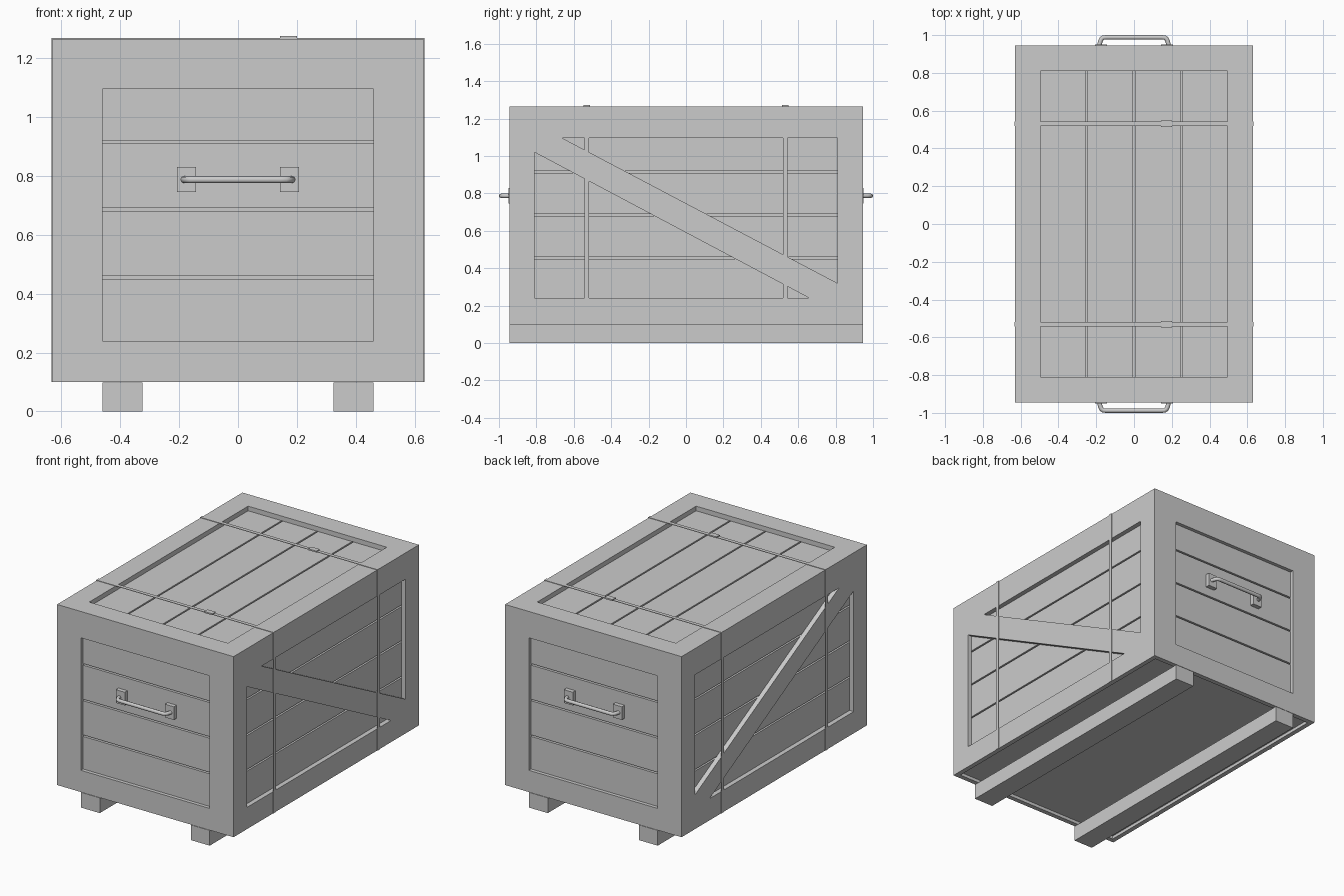
import bpy, bmesh

if "Cube" in bpy.data.objects:
    bpy.data.objects.remove(bpy.data.objects["Cube"])

X, Y, Z0, Z1 = 0.63, 0.945, 0.10, 1.265   # outer box of the crate
T = 0.03                                  # frame board thickness
RAIL_LOW, RAIL_TOP = 0.24, 1.095          # inner edges of the rails


def finish(name, bm):
    bmesh.ops.recalc_face_normals(bm, faces=bm.faces)
    mesh = bpy.data.meshes.new(name)
    bm.to_mesh(mesh)
    bm.free()
    ob = bpy.data.objects.new(name, mesh)
    bpy.context.collection.objects.link(ob)
    return ob


def box(name, x, y, z):
    """Box from three (low, high) ranges."""
    x, y, z = sorted(x), sorted(y), sorted(z)
    bm = bmesh.new()
    bmesh.ops.create_cube(bm, size=1)
    for v in bm.verts:
        v.co = [r[0] if c < 0 else r[1] for c, r in zip(v.co, (x, y, z))]
    return finish(name, bm)


def prism(name, pts, x0, x1):
    """Outline in the y-z plane, extruded from x0 to x1."""
    bm = bmesh.new()
    face = bm.faces.new([bm.verts.new((x0, y, z)) for y, z in pts])
    new = bmesh.ops.extrude_face_region(bm, geom=[face])["geom"]
    for v in new:
        if isinstance(v, bmesh.types.BMVert):
            v.co.x = x1
    return finish(name, bm)


# inner body seen through the plank gaps and from below
box("inner_body", (-0.58, 0.58), (-0.895, 0.895), (0.12, 1.215))

# horizontal wall planks, front/back and left/right
G = 0.005
cuts = [0.12, 0.455, 0.685, 0.915, 1.23]
for lo, hi in zip(cuts, cuts[1:]):
    z = (lo + (G if lo > 0.12 else 0), hi - (G if hi < 1.2 else 0))
    for s in (-1, 1):
        box("end_plank", (-0.6, 0.6), (s * 0.895, s * 0.922), z)
        box("side_plank", (s * 0.58, s * 0.6), (-0.895, 0.895), z)

# lid planks
cuts = [-0.6, -0.252, 0, 0.252, 0.6]
for lo, hi in zip(cuts, cuts[1:]):
    x = (lo + (G if lo > -0.6 else 0), hi - (G if hi < 0.6 else 0))
    box("lid_plank", x, (-0.915, 0.915), (1.215, 1.235))

LID = Z1 - T
for s in (-1, 1):
    # end frames
    y = (s * (Y - T), s * Y)
    box("end_bottom_rail", (-X + T, X - T), y, (Z0, RAIL_LOW))
    box("end_top_rail", (-X + T, X - T), y, (RAIL_TOP, LID))
    for t in (-1, 1):
        box("end_post", (t * 0.46, t * (X - T)), y, (RAIL_LOW, RAIL_TOP))

    # side frames
    x = (s * (X - T), s * X)
    box("side_bottom_rail", x, (-Y, Y), (Z0, RAIL_LOW))
    box("side_top_rail", x, (-Y, Y), (RAIL_TOP, LID))
    for t in (-1, 1):
        box("side_post", x, (t * 0.81, t * Y), (RAIL_LOW, RAIL_TOP))

    # diagonal brace
    prism("diagonal_brace", [(-0.81, RAIL_TOP), (-0.66, RAIL_TOP), (0.81, 0.32),
                             (0.81, RAIL_LOW), (0.66, RAIL_LOW), (-0.81, 1.02)], *x)

    # lid frame
    box("lid_side_board", (s * 0.495, s * X), (-Y, Y), (LID, Z1))
    box("lid_end_board", (-0.495, 0.495), (s * 0.81, s * Y), (LID, Z1))

    # skids
    box("skid", (s * 0.325, s * 0.46), (-Y, Y), (0, 0.098))

    # metal strap over lid and down both sides, with buckle
    y = (s * 0.53 - 0.012, s * 0.53 + 0.012)
    box("strap_top", (-X - 0.003, X + 0.003), y, (Z1, Z1 + 0.003))
    for t in (-1, 1):
        box("strap_side", (t * X, t * (X + 0.003)), y, (Z0, Z1))
    box("strap_buckle", (0.142, 0.2), (s * 0.53 - 0.017, s * 0.53 + 0.017), (Z1, Z1 + 0.009))

    # handle plates
    for t in (-1, 1):
        box("handle_plate", (t * 0.143, t * 0.207), (s * 0.92, s * 0.95), (0.745, 0.83))

    # bent bar handle
    half = [(0.185, 0.94), (0.178, 0.968), (0.172, 0.98), (0.162, 0.987), (0.145, 0.988)]
    path = [(-a, b) for a, b in half] + half[::-1]
    cu = bpy.data.curves.new("handle_bar", 'CURVE')
    cu.dimensions = '3D'
    cu.bevel_depth = 0.012
    cu.bevel_resolution = 2
    cu.use_fill_caps = True
    sp = cu.splines.new('POLY')
    sp.points.add(len(path) - 1)
    for p, (a, b) in zip(sp.points, path):
        p.co = (a, s * b, 0.787, 1)
    ob = bpy.data.objects.new("handle_bar", cu)
    bpy.context.collection.objects.link(ob)
